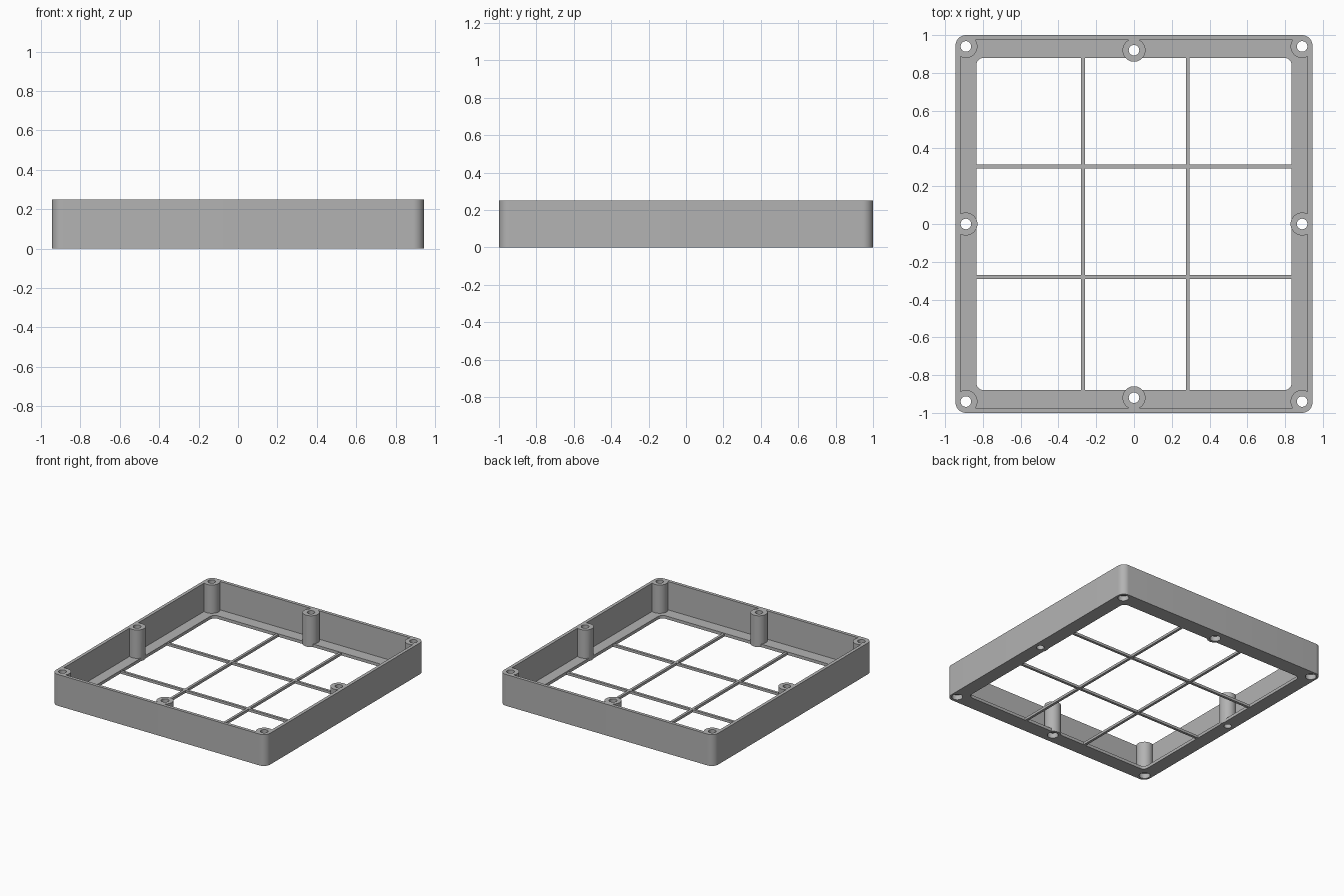
import bpy, bmesh
from math import sin, cos, pi

if "Cube" in bpy.data.objects:
    bpy.data.objects.remove(bpy.data.objects["Cube"], do_unlink=True)

HX, HY, H = 0.945, 1.0, 0.25      # outer half sizes and height
WALL, FLOOR, BAR = 0.026, 0.024, 0.02
TOP, BELOW = 0.4, -0.1            # overshoot for cutters


def prism(name, outline, z0, z1):
    """Extrude a closed outline between two heights."""
    bm = bmesh.new()
    face = bm.faces.new([bm.verts.new((x, y, z0)) for x, y in outline])
    top = bmesh.ops.extrude_face_region(bm, geom=[face])["geom"]
    bmesh.ops.translate(bm, vec=(0, 0, z1 - z0),
                        verts=[v for v in top if isinstance(v, bmesh.types.BMVert)])
    bmesh.ops.recalc_face_normals(bm, faces=bm.faces)
    mesh = bpy.data.meshes.new(name)
    bm.to_mesh(mesh)
    bm.free()
    obj = bpy.data.objects.new(name, mesh)
    bpy.context.collection.objects.link(obj)
    return obj


def rounded(hx, hy, r, steps=10):
    pts = []
    for q, (sx, sy) in enumerate([(1, 1), (-1, 1), (-1, -1), (1, -1)]):
        for i in range(steps + 1):
            a = (q + i / steps) * pi / 2
            pts.append((sx * (hx - r) + r * cos(a), sy * (hy - r) + r * sin(a)))
    return pts


def circle(x, y, r, n=40):
    return [(x + r * cos(2 * pi * i / n), y + r * sin(2 * pi * i / n)) for i in range(n)]


def combine(target, tool, operation):
    """Apply a boolean and discard the tool."""
    mod = target.modifiers.new("combine", "BOOLEAN")
    mod.operation, mod.solver, mod.object = operation, "EXACT", tool
    bpy.context.view_layer.update()
    graph = bpy.context.evaluated_depsgraph_get()
    mesh = bpy.data.meshes.new_from_object(target.evaluated_get(graph))
    target.modifiers.clear()
    target.data = mesh
    bpy.data.objects.remove(tool, do_unlink=True)


# Screw positions: corners, front and back middles, side middles
corners = [(sx * 0.89, sy * 0.94) for sx in (-1, 1) for sy in (-1, 1)]
ends = [(0, -0.92), (0, 0.92)]
sides = [(-0.89, 0), (0.89, 0)]
screws = corners + ends + sides

# Hollow: tray cavity plus floor opening, leaving bosses and grid bars
hollow = prism("hollow", rounded(HX - WALL, HY - WALL, 0.03), FLOOR, TOP)
combine(hollow, prism("opening", rounded(0.835, 0.88, 0.04), BELOW, H), "UNION")
for x, y in screws:
    combine(hollow, prism("boss", circle(x, y, 0.061), 2 * BELOW, 2 * TOP), "DIFFERENCE")
half = BAR / 2
bars = [(x - half, x + half, -0.95, 0.95) for x in (-0.27, 0.285)]
bars += [(-0.87, 0.87, y - half, y + half) for y in (-0.28, 0.305)]
for x0, x1, y0, y1 in bars:
    outline = [(x0, y0), (x1, y0), (x1, y1), (x0, y1)]
    combine(hollow, prism("bar", outline, 2 * BELOW, BAR), "DIFFERENCE")

# Frame
frame = prism("tray_frame", rounded(HX, HY, 0.056), 0, H)
combine(frame, hollow, "DIFFERENCE")

# Screw holes, with wider recesses underneath at corners and ends
for x, y in screws:
    combine(frame, prism("hole", circle(x, y, 0.028, 32), BELOW, TOP), "DIFFERENCE")
for x, y in corners + ends:
    combine(frame, prism("recess", circle(x, y, 0.04, 32), BELOW, 0.04), "DIFFERENCE")

# Colour and shading
grey = bpy.data.materials.new("plain grey")
grey.use_nodes = True
colour = (0.45, 0.45, 0.45, 1)
grey.diffuse_color = colour
grey.node_tree.nodes["Principled BSDF"].inputs["Base Color"].default_value = colour
frame.data.materials.clear()
frame.data.materials.append(grey)
for poly in frame.data.polygons:
    poly.material_index = 0
bpy.ops.object.select_all(action="DESELECT")
frame.select_set(True)
bpy.context.view_layer.objects.active = frame
bpy.ops.object.shade_smooth_by_angle()
